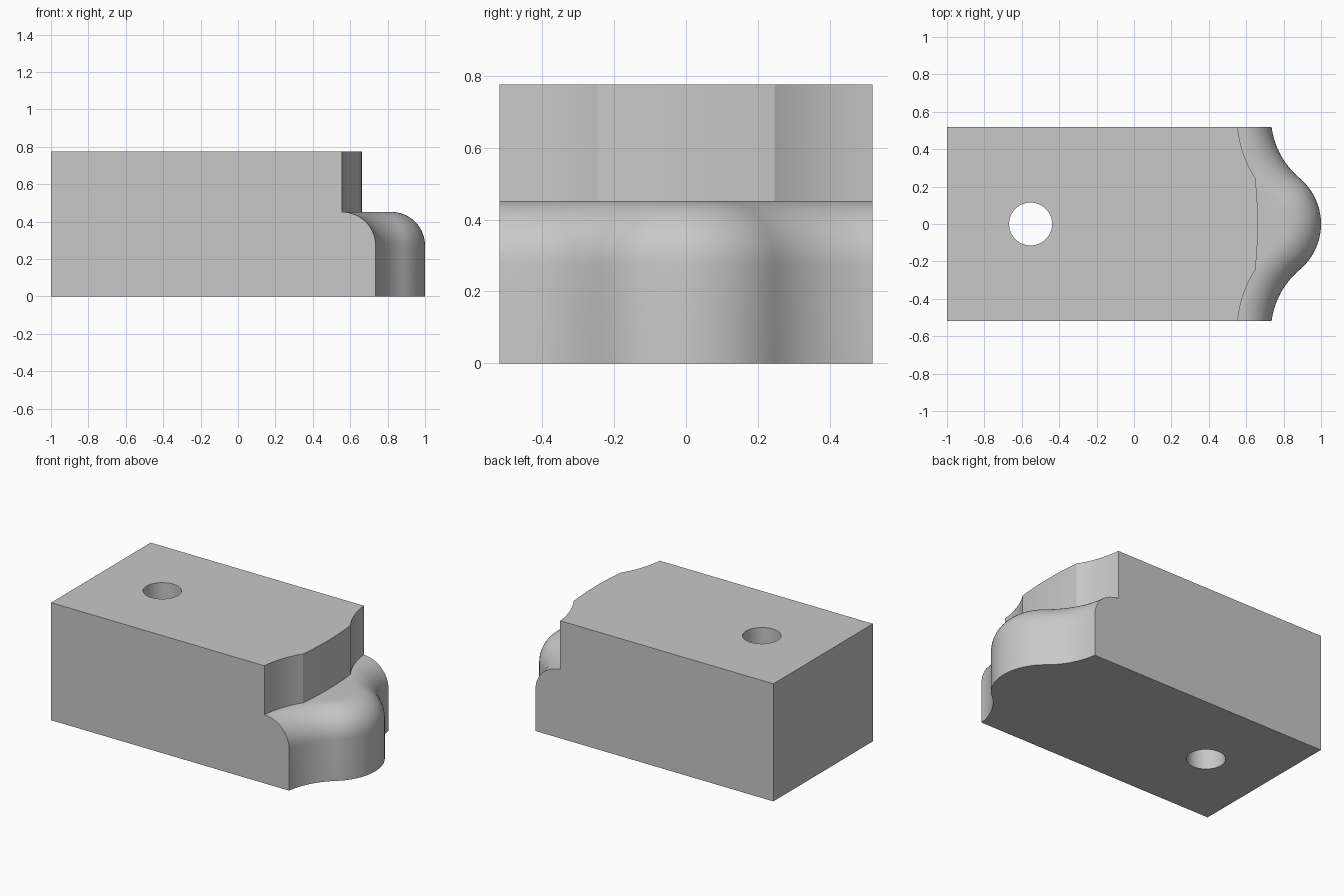
import bpy
import bmesh
from math import asin, sin, cos, pi, sqrt, radians

cube = bpy.data.objects.get("Cube")
if cube:
    bpy.data.objects.remove(cube, do_unlink=True)

HALF, TOP, SHELF = 0.518, 0.775, 0.452   # half width, full height, shelf height
FILLET = 0.18
NOSE_X, NOSE_R = 0.68, 0.32              # convex nose arc
COVE_R, MEET = 0.43, radians(50)         # concave side arcs, tangent angle
COVE_X = NOSE_X + (NOSE_R + COVE_R) * cos(MEET)
COVE_Y = (NOSE_R + COVE_R) * sin(MEET)
KINK_Y = 0.246                           # where the upper wall leaves the cove
KINK = asin((COVE_Y - KINK_Y) / (COVE_R + FILLET))
OUTER, INNER, NOSE = 10, 8, 12           # samples per arc piece


def outline(d):
    """Front outline, moved inward by d, running from -y to +y."""
    r = COVE_R + d
    start = asin((COVE_Y - HALF) / r)
    angles = [start + (KINK - start) * i / OUTER for i in range(OUTER)]
    angles += [KINK + (MEET - KINK) * i / INNER for i in range(INNER)]
    half = [(COVE_X - r * cos(a), COVE_Y - r * sin(a)) for a in angles]
    half += [(NOSE_X + (NOSE_R - d) * cos(a), (NOSE_R - d) * sin(a))
             for a in (MEET * (1 - i / NOSE) for i in range(NOSE + 1))]
    return [(x, -y) for x, y in half] + half[-2::-1]


def upper_outline():
    """Upper wall: follows the coves, then a shallow arc across the middle."""
    edge = outline(FILLET)
    kink_x = edge[OUTER][0]
    rise = 0.662 - kink_x
    last = len(edge) - 1 - OUTER
    return [(kink_x + rise * (1 - (y / KINK_Y) ** 2), y) if OUTER <= i <= last else (x, y)
            for i, (x, y) in enumerate(edge)]


# Block: lofted front, with flat sides, back, top and bottom
bm = bmesh.new()
layers = [(outline(0), 0)]
STEPS = 14
for i in range(STEPS + 1):
    a = pi / 2 * i / STEPS
    layers.append((outline(FILLET * (1 - cos(a))), SHELF - FILLET + FILLET * sin(a)))
layers += [(upper_outline(), SHELF), (upper_outline(), TOP)]
rings = [[bm.verts.new((x, y, z)) for x, y in pts] for pts, z in layers]
for low, high in zip(rings, rings[1:]):
    for i in range(len(low) - 1):
        bm.faces.new((low[i], low[i + 1], high[i + 1], high[i]))
back = {(s, z): bm.verts.new((-1, s * HALF, z)) for s in (-1, 1) for z in (0, TOP)}
bm.faces.new(rings[0] + [back[1, 0], back[-1, 0]])
bm.faces.new(rings[-1] + [back[1, TOP], back[-1, TOP]])
bm.faces.new((back[-1, 0], back[1, 0], back[1, TOP], back[-1, TOP]))
for s, end in ((-1, 0), (1, -1)):
    bm.faces.new([r[end] for r in rings] + [back[s, TOP], back[s, 0]])
bmesh.ops.remove_doubles(bm, verts=bm.verts, dist=0.0001)
bmesh.ops.recalc_face_normals(bm, faces=bm.faces)
mesh = bpy.data.meshes.new("block")
bm.to_mesh(mesh)
bm.free()
block = bpy.data.objects.new("block", mesh)
bpy.context.collection.objects.link(block)

grey = bpy.data.materials.new("light grey")
grey.use_nodes = True
colour = (0.58, 0.58, 0.58, 1)
grey.diffuse_color = colour
grey.node_tree.nodes["Principled BSDF"].inputs["Base Color"].default_value = colour
mesh.materials.append(grey)

# Round through hole
bpy.ops.mesh.primitive_cylinder_add(vertices=64, radius=0.115, depth=2, location=(-0.553, 0, TOP / 2))
cutter = bpy.context.object
cutter.name = "hole_cutter"
cutter.hide_render = True
cutter.data.materials.append(grey)
cut = block.modifiers.new("hole", 'BOOLEAN')
cut.operation = 'DIFFERENCE'
cut.solver = 'EXACT'
cut.object = cutter

bpy.ops.object.select_all(action='DESELECT')
block.select_set(True)
bpy.context.view_layer.objects.active = block
bpy.ops.object.modifier_apply(modifier=cut.name)
bpy.data.objects.remove(cutter, do_unlink=True)
bpy.ops.object.shade_smooth_by_angle(angle=radians(20))
